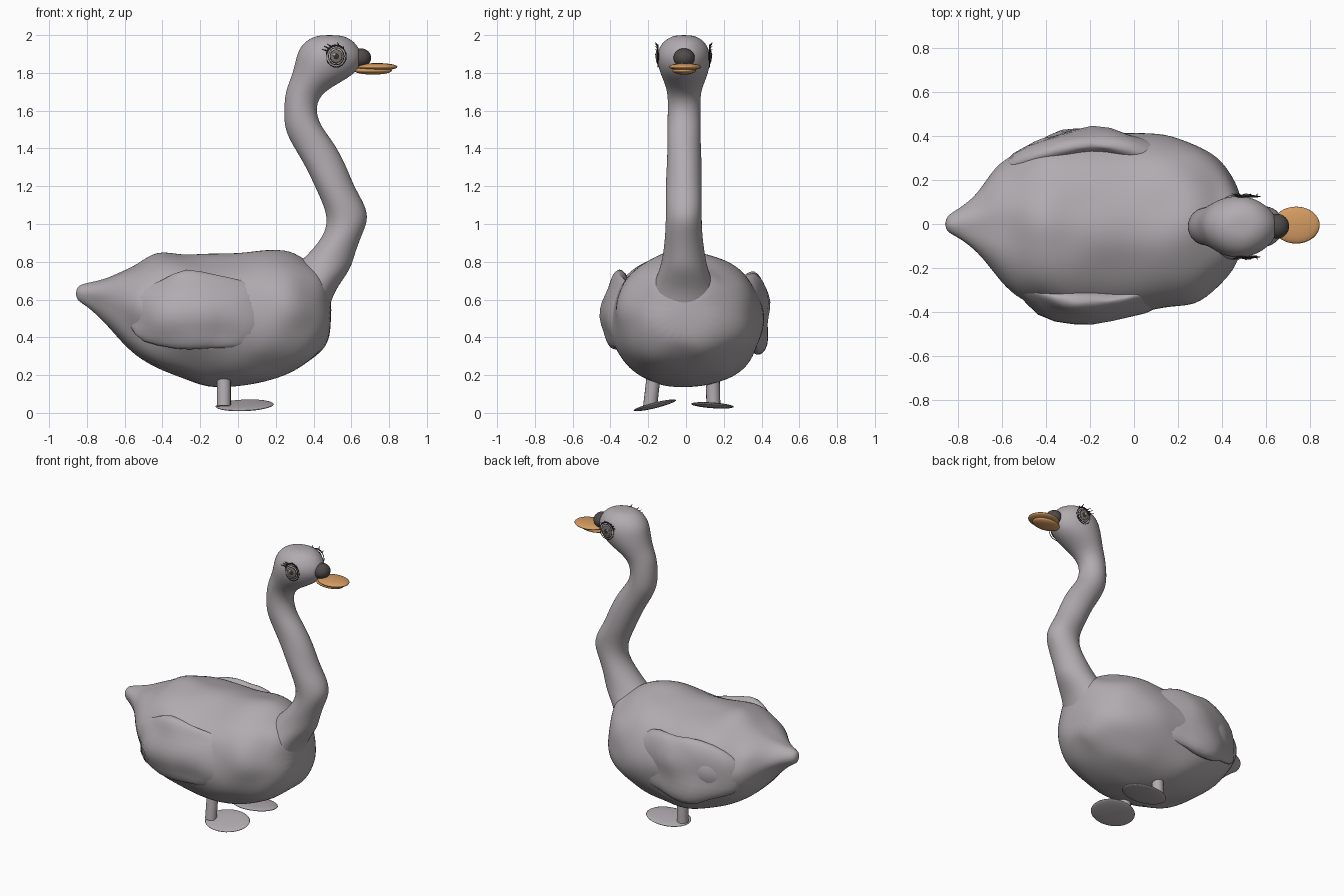
import bpy, bmesh, math
from mathutils import Vector, noise

if "Cube" in bpy.data.objects:
    bpy.data.objects.remove(bpy.data.objects["Cube"])


def material(name, rgb):
    m = bpy.data.materials.new(name)
    m.use_nodes = True
    m.diffuse_color = (*rgb, 1)
    m.node_tree.nodes["Principled BSDF"].inputs["Base Color"].default_value = (*rgb, 1)
    return m


FEATHER = material("feather grey", (0.44, 0.41, 0.43))
BEAK = material("beak orange", (0.66, 0.33, 0.12))
KNOB = material("knob dark grey", (0.08, 0.07, 0.07))
INK = material("eye dark", (0.04, 0.033, 0.03))
IRIS = material("iris grey", (0.2, 0.17, 0.15))
NECK_Y = -0.012


def finish(name, bm, mat, subdivide=0):
    bmesh.ops.recalc_face_normals(bm, faces=bm.faces)
    me = bpy.data.meshes.new(name)
    bm.to_mesh(me)
    bm.free()
    ob = bpy.data.objects.new(name, me)
    bpy.context.collection.objects.link(ob)
    me.materials.append(mat)
    me.shade_smooth()
    if subdivide:
        mod = ob.modifiers.new("smooth", "SUBSURF")
        mod.levels = mod.render_levels = subdivide
    return ob


def loft(name, rings, mat, sides, bumps):
    """Skin closed rings of points with lumpy noise."""
    bm = bmesh.new()
    loops = []
    for ring in rings:
        centre = sum(ring, Vector()) / sides
        loops.append([bm.verts.new(p + (p - centre).normalized() * bumps * noise.noise(p * 6))
                      for p in ring])
    for a, b in zip(loops, loops[1:]):
        for i in range(sides):
            j = (i + 1) % sides
            bm.faces.new((a[i], a[j], b[j], b[i]))
    bm.faces.new(loops[0])
    bm.faces.new(loops[-1])
    return finish(name, bm, mat, 2)


def angles(n):
    return [math.tau * i / n for i in range(n)]


def ellipsoid(name, centre, radii, mat, rot=(0, 0, 0), bumps=0.0, bend=0.0):
    bm = bmesh.new()
    bmesh.ops.create_uvsphere(bm, u_segments=32, v_segments=16, radius=1)
    for v in bm.verts:
        p = Vector(v.co[i] * radii[i] for i in range(3))
        v.co = p + v.co * bumps * noise.noise((p + Vector(centre)) * 5)
        v.co.y -= bend * p.x ** 2
    ob = finish(name, bm, mat)
    ob.location, ob.rotation_euler = centre, rot
    return ob


def rod(name, a, b, r1, r2, mat):
    a, b = Vector(a), Vector(b)
    bm = bmesh.new()
    bmesh.ops.create_cone(bm, cap_ends=True, segments=16, radius1=r1, radius2=r2,
                          depth=(b - a).length)
    ob = finish(name, bm, mat)
    ob.location = (a + b) / 2
    ob.rotation_euler = (b - a).to_track_quat("Z", "Y").to_euler()
    ob.data.set_sharp_from_angle(angle=math.radians(40))


# Body: x, underside, top, half width
BODY = [(-0.86, .59, .66, .03), (-.8, .55, .70, .08), (-.71, .49, .71, .15),
        (-.63, .39, .76, .25), (-.54, .27, .80, .33), (-.43, .23, .85, .39),
        (-.3, .19, .845, .415), (-.17, .13, .85, .42), (0, .13, .85, .415),
        (.14, .15, .87, .40), (.28, .19, .865, .37), (.38, .25, .81, .3),
        (.45, .32, .76, .22), (.495, .42, .68, .13)]
rings = []
for x, lo, hi, w in BODY:
    ring = []
    for t in angles(24):
        c, s = math.cos(t), math.sin(t)
        k = 1.12 if s > 0 else 0.92
        ring.append(Vector((x, w * math.copysign(abs(c) ** k, c),
                            (lo + hi) / 2 + (hi - lo) / 2 * s)))
    rings.append(ring)
loft("body", rings, FEATHER, 24, 0.05)

# Neck and head: height, rear x, front x, half width
NECK = [(.46, .2, .46, .2), (.58, .2, .495, .2), (.67, .21, .53, .165),
        (.76, .28, .6, .125), (.84, .37, .62, .108), (.94, .455, .655, .1),
        (1.02, .475, .69, .1), (1.1, .455, .675, .1), (1.2, .41, .615, .097),
        (1.32, .35, .57, .092), (1.44, .28, .50, .088), (1.52, .25, .44, .092),
        (1.62, .24, .41, .086), (1.7, .245, .45, .09), (1.76, .27, .56, .11),
        (1.81, .29, .635, .13), (1.87, .305, .66, .139), (1.92, .32, .65, .132),
        (1.965, .355, .615, .107), (1.99, .40, .575, .07), (2.0, .44, .53, .035)]
rings = [[Vector(((a + b) / 2 + (b - a) / 2 * math.cos(t), NECK_Y + w * math.sin(t), z))
          for t in angles(20)] for z, a, b, w in NECK]
loft("neck_and_head", rings, FEATHER, 20, 0.012)

# Beak and knob
ellipsoid("upper_beak", (.737, -.005, 1.832), (.107, .084, .02), BEAK)
ellipsoid("lower_beak", (.715, -.01, 1.812), (.1, .062, .021), BEAK)
ellipsoid("beak_knob", (.65, -.01, 1.88), (.055, .056, .05), KNOB)

for side, label in ((-1, "right"), (1, "left")):
    # Folded wing hugging the flank
    ellipsoid(label + "_wing", (-.19, side * .37, .54), (.43, .075, .21), FEATHER,
              (side * .08, 0, 0), 0.04, side * .75)

    # Eye: stacked flat discs, thin outer ring, upper lid and lashes
    ey = NECK_Y + side * .137
    for part, r, out, mat in (("eye_rim", .043, 0, INK), ("eye_white", .039, .002, FEATHER),
                              ("iris_rim", .034, .004, INK), ("iris", .03, .006, IRIS),
                              ("pupil", .016, .008, INK), ("eye_glint", .008, .01, FEATHER)):
        shift = .01 if part == "eye_glint" else 0
        ellipsoid(f"{label}_{part}", (.52 - shift, ey + side * out, 1.888 + shift),
                  (r, .004, r * 1.1), mat, (0, 0, -side * .08))
    ring = [Vector((.52 + .053 * math.cos(t), ey, 1.888 + .058 * math.sin(t)))
            for t in angles(24)]
    for i, p in enumerate(ring):
        r = .0045 if 2 < i < 11 else .0022
        rod(f"{label}_eye_outline_{i}", p, ring[(i + 1) % 24], r, r, INK)
    for i in (3, 5, 8, 9, 10):
        out = ring[i] - Vector((.52, ey, 1.888))
        tip = ring[i] + out * .4 + Vector((-.012, side * .014, -.004))
        rod(f"{label}_lash_{i}", ring[i], tip, .004, .001, INK)

# Legs and flat oval feet
rod("right_leg", (-.075, -.19, .035), (-.075, -.165, .25), .037, .037, FEATHER)
rod("left_leg", (-.075, .145, .04), (-.075, .14, .25), .037, .037, FEATHER)
ellipsoid("right_foot", (.035, -.165, .04), (.154, .116, .014), FEATHER, (.24, -.04, 0))
ellipsoid("left_foot", (.035, .14, .04), (.154, .113, .014), FEATHER, (-.07, -.04, 0))
